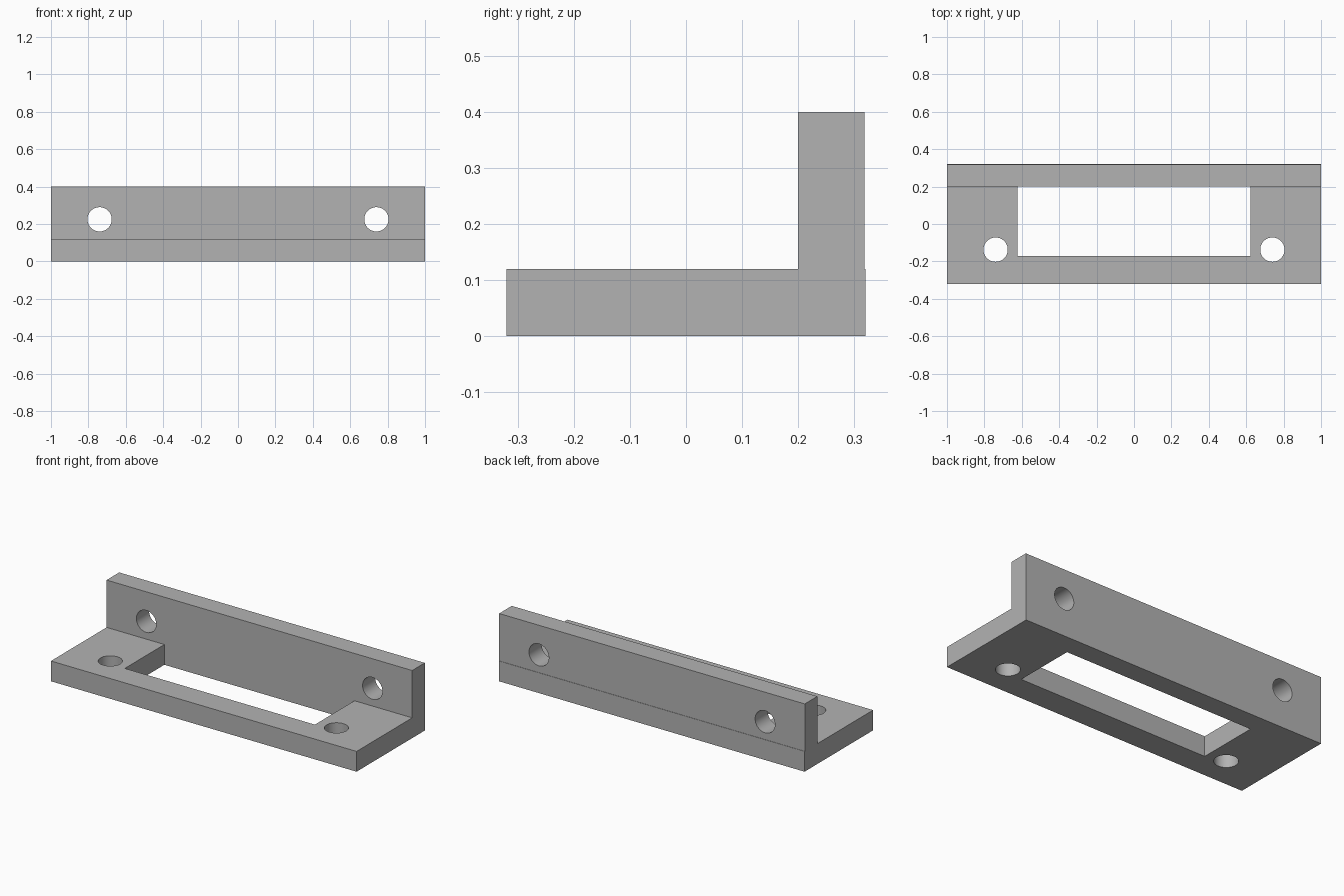
import bpy
import bmesh
import math

cube = bpy.data.objects.get("Cube")
if cube:
    bpy.data.objects.remove(cube, do_unlink=True)

# Single grey finish
grey = bpy.data.materials.new("plain_grey")
grey.use_nodes = True
colour = (0.45, 0.45, 0.45, 1)
grey.diffuse_color = colour
grey.node_tree.nodes["Principled BSDF"].inputs["Base Color"].default_value = colour

BASE_TOP, HEIGHT = 0.12, 0.40
FRONT, WALL_FRONT, WALL_BACK, BACK = -0.32, 0.20, 0.318, 0.32
HOLE_X, HOLE_R = 0.74, 0.065


def extruded_bracket():
    """L-shaped side profile swept along the full width."""
    profile = [(FRONT, 0), (BACK, 0), (BACK, BASE_TOP), (WALL_BACK, BASE_TOP),
               (WALL_BACK, HEIGHT), (WALL_FRONT, HEIGHT),
               (WALL_FRONT, BASE_TOP), (FRONT, BASE_TOP)]
    bm = bmesh.new()
    face = bm.faces.new([bm.verts.new((-1, y, z)) for y, z in profile])
    swept = bmesh.ops.extrude_face_region(bm, geom=[face])["geom"]
    verts = [g for g in swept if isinstance(g, bmesh.types.BMVert)]
    bmesh.ops.translate(bm, verts=verts, vec=(2, 0, 0))
    bmesh.ops.recalc_face_normals(bm, faces=bm.faces)
    mesh = bpy.data.meshes.new("mounting_bracket")
    bm.to_mesh(mesh)
    bm.free()
    mesh.materials.append(grey)
    obj = bpy.data.objects.new("mounting_bracket", mesh)
    bpy.context.collection.objects.link(obj)
    return obj


def cut(target, cutter):
    """Subtract the cutter, then discard it."""
    cutter.hide_render = True
    cutter.data.materials.append(grey)
    bpy.ops.object.select_all(action="DESELECT")
    target.select_set(True)
    bpy.context.view_layer.objects.active = target
    mod = target.modifiers.new("opening", "BOOLEAN")
    mod.operation = "DIFFERENCE"
    mod.solver = "EXACT"
    mod.object = cutter
    bpy.ops.object.modifier_apply(modifier=mod.name)
    bpy.data.objects.remove(cutter, do_unlink=True)


def drill(target, location, tilt=0):
    bpy.ops.mesh.primitive_cylinder_add(vertices=48, radius=HOLE_R, depth=0.3,
                                        location=location, rotation=(tilt, 0, 0))
    cut(target, bpy.context.object)


bracket = extruded_bracket()

# Rectangular window through the base, reaching back to the wall
window_front = -0.17
bpy.ops.mesh.primitive_cube_add(size=1, location=(0, (window_front + WALL_FRONT) / 2, 0.05))
window = bpy.context.object
window.scale = (1.244, WALL_FRONT - window_front, 0.3)
bpy.context.view_layer.update()
cut(bracket, window)

# Screw holes: one pair down through the base, one pair through the wall
for side in (-1, 1):
    drill(bracket, (side * HOLE_X, -0.137, 0.06))
    drill(bracket, (side * HOLE_X, 0.26, 0.225), math.pi / 2)

bpy.ops.object.select_all(action="DESELECT")
bracket.select_set(True)
bpy.context.view_layer.objects.active = bracket
bpy.ops.object.shade_smooth_by_angle(angle=math.radians(30))
